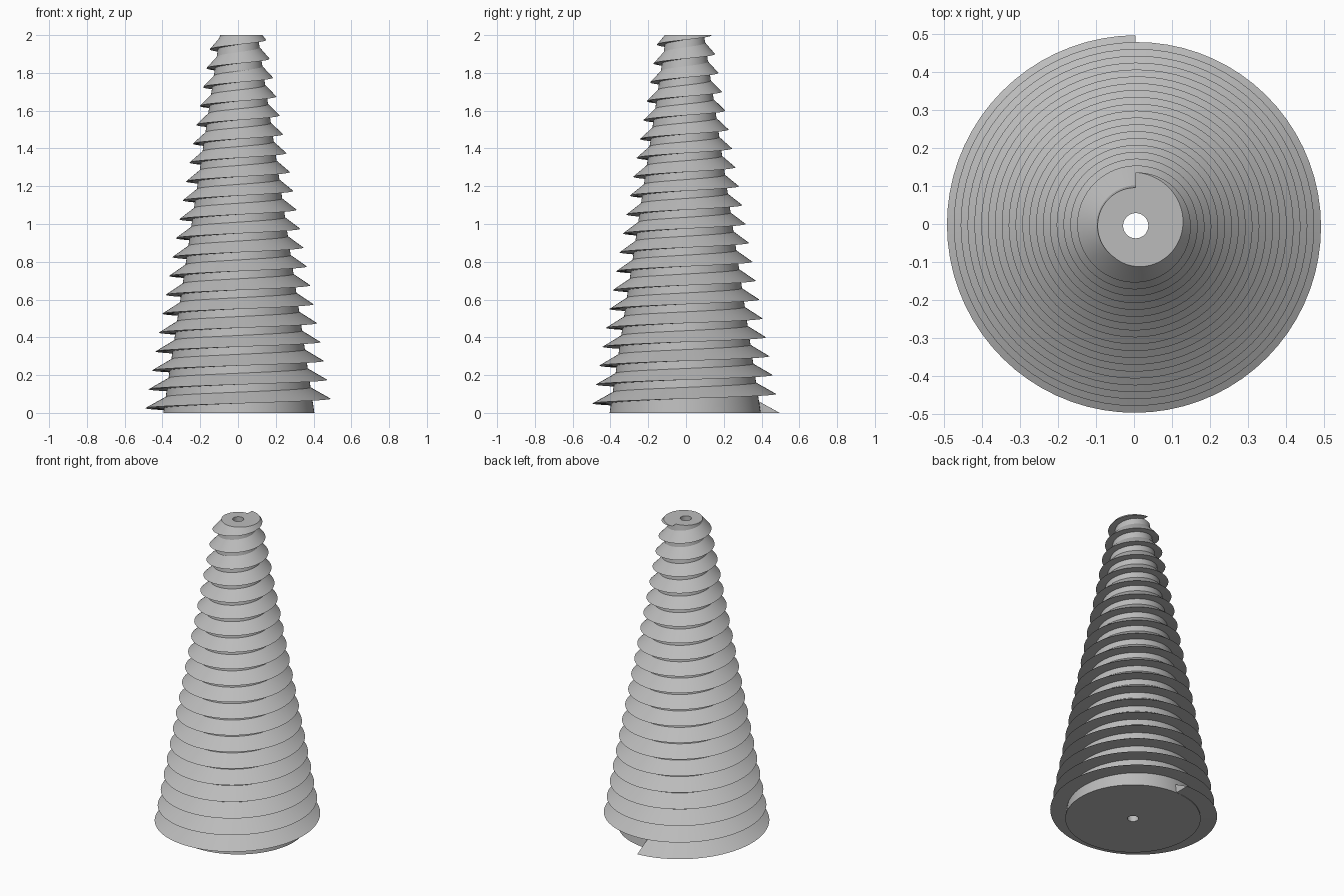
import bpy
import bmesh
import math

cube = bpy.data.objects.get("Cube")
if cube:
    bpy.data.objects.remove(cube, do_unlink=True)

HEIGHT, PITCH, RISE = 2.0, 0.1, 0.06      # total height, thread pitch, thread thickness
BORE, SEGMENTS = 0.033, 72
OFFSET = (0.0045, -0.0045, 0)             # centres the lopsided thread

grey = bpy.data.materials.new("plain grey")
grey.use_nodes = True
grey.diffuse_color = (0.5, 0.5, 0.5, 1)
grey.node_tree.nodes["Principled BSDF"].inputs["Base Color"].default_value = (0.5, 0.5, 0.5, 1)


def core_radius(z):
    return 0.4 - 0.15 * z


def tip_radius(z):
    return 0.5 - 0.18 * z


def ring(bm, profile, angle):
    """Place (radius, z) points on a half plane; angle zero is +y, turning towards -x."""
    return [bm.verts.new((-r * math.sin(angle), r * math.cos(angle), z)) for r, z in profile]


def bridge(bm, a, b):
    n = len(a)
    for i in range(n):
        j = (i + 1) % n
        bm.faces.new((a[i], a[j], b[j], b[i]))


def finish(bm, name):
    bmesh.ops.remove_doubles(bm, verts=bm.verts, dist=1e-5)
    bmesh.ops.recalc_face_normals(bm, faces=bm.faces)
    mesh = bpy.data.meshes.new(name)
    bm.to_mesh(mesh)
    bm.free()
    mesh.materials.append(grey)
    obj = bpy.data.objects.new(name, mesh)
    obj.location = OFFSET
    bpy.context.collection.objects.link(obj)
    bpy.ops.object.select_all(action="DESELECT")
    obj.select_set(True)
    bpy.context.view_layer.objects.active = obj
    bpy.ops.object.shade_smooth_by_angle(angle=math.radians(25))


# Tapered core with a hole running through it
bm = bmesh.new()
profile = [(BORE, 0), (core_radius(0), 0), (core_radius(HEIGHT), HEIGHT), (BORE, HEIGHT)]
rings = [ring(bm, profile, math.tau * i / SEGMENTS) for i in range(SEGMENTS)]
for i in range(SEGMENTS):
    bridge(bm, rings[i], rings[(i + 1) % SEGMENTS])
finish(bm, "tapered_core")

# Helical thread: flat underside, sloping top, cut level with the top of the core
bm = bmesh.new()
steps = round(HEIGHT / PITCH) * SEGMENTS
rings = []
for i in range(steps + 1):
    z = HEIGHT * i / steps
    top = min(z + RISE, HEIGHT)
    share = (top - z) / RISE
    edge = tip_radius(z) + (core_radius(z + RISE) - tip_radius(z)) * share
    inner = core_radius(z) - 0.02
    rings.append(ring(bm, [(inner, z), (tip_radius(z), z), (edge, top), (inner, top)],
                      math.tau * i / SEGMENTS))
for a, b in zip(rings, rings[1:]):
    bridge(bm, a, b)
bm.faces.new(rings[0])
finish(bm, "screw_thread")
